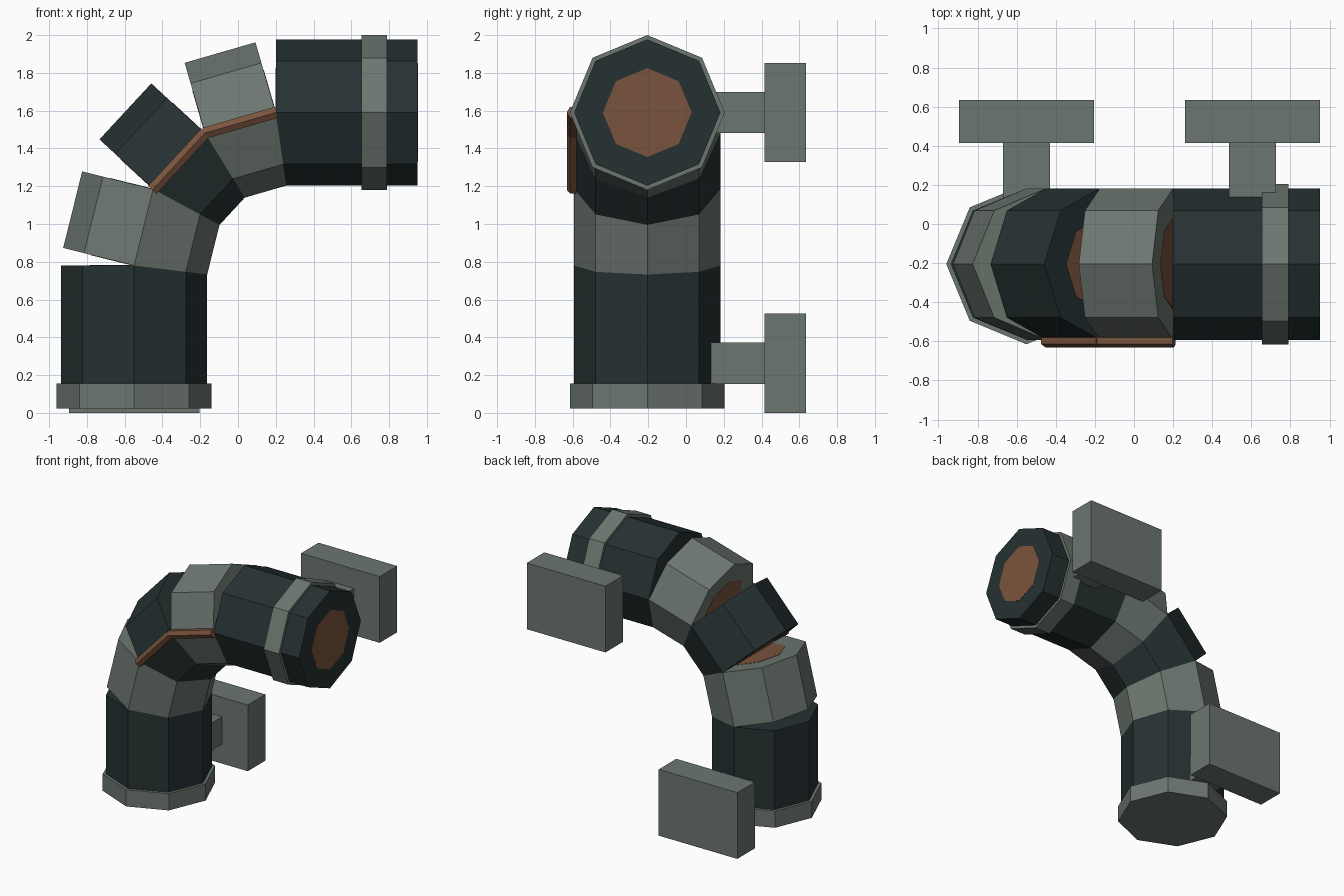
import bpy, bmesh, math
from mathutils import Vector

if "Cube" in bpy.data.objects:
    bpy.data.objects.remove(bpy.data.objects["Cube"])


def material(name, rgb):
    m = bpy.data.materials.new(name)
    m.diffuse_color = (*rgb, 1)
    m.use_nodes = True
    m.node_tree.nodes["Principled BSDF"].inputs["Base Color"].default_value = m.diffuse_color
    return m


DARK = material("dark_slate", (0.019, 0.031, 0.032))
GREY = material("grey_green", (0.150, 0.182, 0.160))
RUST = material("rust_brown", (0.195, 0.088, 0.047))
AXIS_Y = -0.205


def finish(name, bm, mat):
    bmesh.ops.recalc_face_normals(bm, faces=bm.faces[:])
    mesh = bpy.data.meshes.new(name)
    bm.to_mesh(mesh)
    bm.free()
    mesh.materials.append(mat)
    obj = bpy.data.objects.new(name, mesh)
    bpy.context.collection.objects.link(obj)


def prism(name, a, b, radius, mat, sides=8, y=AXIS_Y, extend=0.0):
    """Solid prism between two (x, z) points, with a corner facing +-y."""
    a, b = Vector((a[0], y, a[1])), Vector((b[0], y, b[1]))
    d = (b - a).normalized()
    a, b = a - d * extend, b + d * extend
    u = Vector((0, 1, 0))
    v = d.cross(u)
    bm = bmesh.new()
    rings = []
    for p in (a, b):
        ring = []
        for i in range(sides):
            t = 2 * math.pi * i / sides
            ring.append(bm.verts.new(p + radius * (math.cos(t) * u + math.sin(t) * v)))
        rings.append(ring)
        bm.faces.new(ring)
    for i in range(sides):
        j = (i + 1) % sides
        bm.faces.new((rings[0][i], rings[0][j], rings[1][j], rings[1][i]))
    finish(name, bm, mat)


def box(name, lo, hi, mat):
    bm = bmesh.new()
    bmesh.ops.create_cube(bm, size=1)
    for v in bm.verts:
        v.co = [(l + h) / 2 + c * (h - l) for l, h, c in zip(lo, hi, v.co)]
    finish(name, bm, mat)


# Pipe centre line: straight, three elbow pieces, straight
path = [(-0.55, 0.04)]
for k in range(4):
    t = math.radians(30 * k)
    path.append((0.2 - 0.75 * math.cos(t), 0.78 + 0.81 * math.sin(t)))
path.append((0.95, 1.59))

# Pipe pieces, each with a rusty core showing on its end faces
names = ["lower_pipe", "elbow_low", "elbow_middle", "elbow_high", "upper_pipe"]
for i, name in enumerate(names):
    prism(name, path[i], path[i + 1], 0.387, GREY if i in (1, 3) else DARK)
    prism(name + "_core", path[i], path[i + 1], 0.235, RUST, extend=0.002)

# Collars
prism("base_collar", (-0.55, 0.022), (-0.55, 0.155), 0.41, GREY)
prism("upper_collar", (0.655, 1.59), (0.79, 1.59), 0.41, GREY)

# Rust streaks along the front of the elbow
for i in (2, 3):
    prism("rust_streak", path[i], path[i + 1], 0.035, RUST, sides=6, y=-0.596, extend=0.005)

# Wall brackets: plate and stem
for label, x, z in (("lower", -0.55, 0.2625), ("upper", 0.607, 1.59)):
    box(label + "_bracket_plate", (x - 0.345, 0.415, z - 0.2625), (x + 0.345, 0.635, z + 0.2625), GREY)
    box(label + "_bracket_stem", (x - 0.12, 0.08, z - 0.109), (x + 0.12, 0.43, z + 0.109), GREY)
